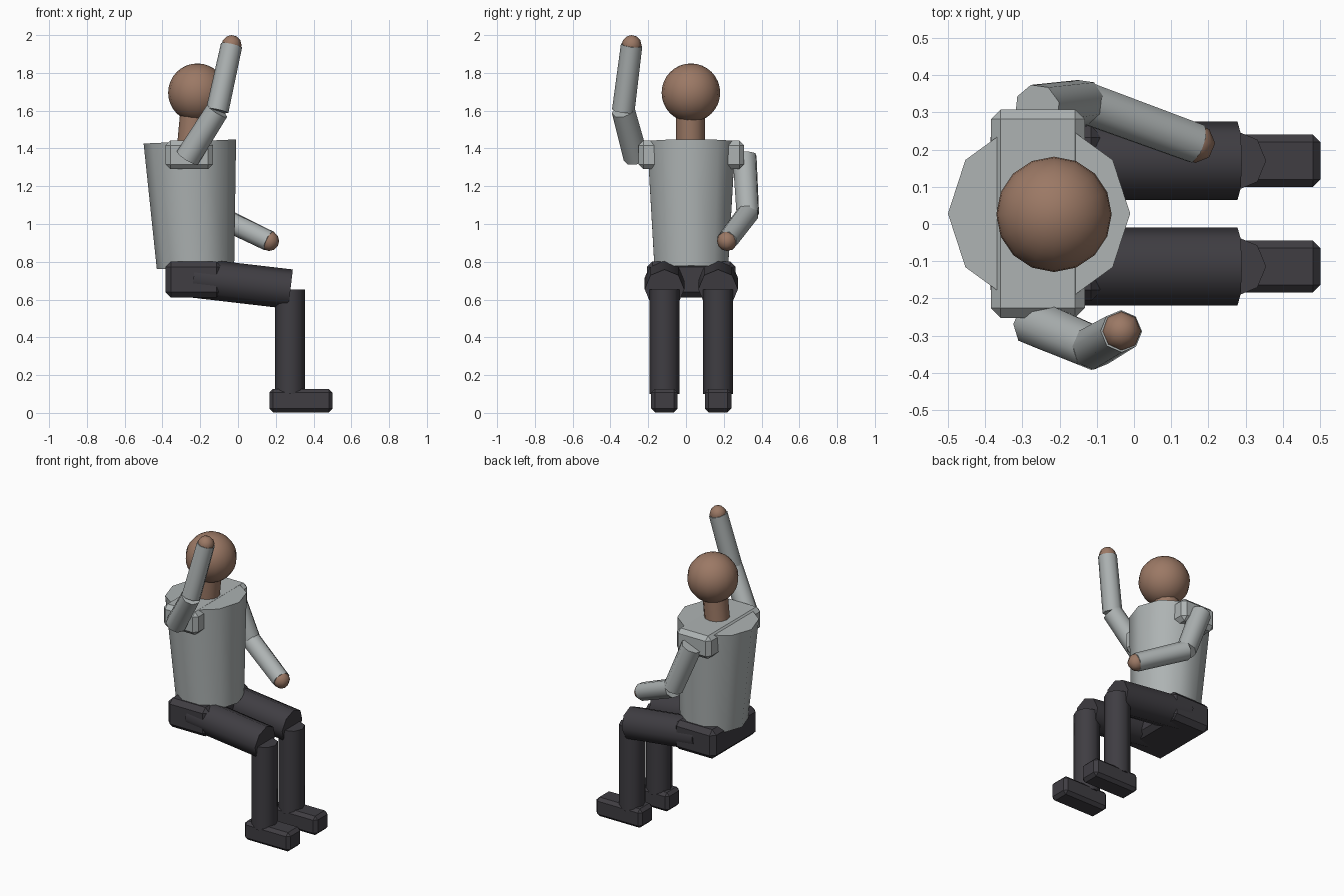
import bpy
import bmesh
import math
from mathutils import Vector, Matrix

if "Cube" in bpy.data.objects:
    bpy.data.objects.remove(bpy.data.objects["Cube"], do_unlink=True)

MID = 0.028  # y of the body's own centre plane


def material(name, rgb):
    mat = bpy.data.materials.new(name)
    mat.use_nodes = True
    mat.diffuse_color = (*rgb, 1)
    bsdf = next(n for n in mat.node_tree.nodes if n.type == 'BSDF_PRINCIPLED')
    bsdf.inputs["Base Color"].default_value = (*rgb, 1)
    bsdf.inputs["Roughness"].default_value = 0.8
    return mat


SKIN = material("skin", (0.33, 0.19, 0.13))
SHIRT = material("grey shirt", (0.42, 0.45, 0.45))
DARK = material("dark trousers", (0.05, 0.047, 0.055))


def finish(bm, name, mat, matrix, angle):
    mesh = bpy.data.meshes.new(name)
    bm.to_mesh(mesh)
    bm.free()
    obj = bpy.data.objects.new(name, mesh)
    bpy.context.collection.objects.link(obj)
    obj.matrix_world = matrix
    mesh.materials.append(mat)
    bpy.ops.object.select_all(action='DESELECT')
    obj.select_set(True)
    bpy.context.view_layer.objects.active = obj
    if angle:
        bpy.ops.object.shade_smooth_by_angle(angle=math.radians(angle))
    return obj


def limb(name, start, end, r1, r2, mat, sides=8, spin=0):
    """Closed tapered cylinder from start to end."""
    a, b = Vector(start), Vector(end)
    bm = bmesh.new()
    bmesh.ops.create_cone(bm, cap_ends=True, segments=sides, radius1=r1, radius2=r2,
                          depth=(b - a).length, matrix=Matrix.Rotation(spin, 4, 'Z'))
    turn = Vector((0, 0, 1)).rotation_difference(b - a).to_matrix().to_4x4()
    return finish(bm, name, mat, Matrix.Translation((a + b) / 2) @ turn, 60)


def ball(name, centre, radius, mat, segments, rings):
    bm = bmesh.new()
    bmesh.ops.create_uvsphere(bm, u_segments=segments, v_segments=rings, radius=radius)
    return finish(bm, name, mat, Matrix.Translation(centre), 60)


def block(name, centre, size, mat, bevel):
    """Box with chamfered edges."""
    bm = bmesh.new()
    bmesh.ops.create_cube(bm, size=1, matrix=Matrix.Diagonal((*size, 1)))
    bmesh.ops.bevel(bm, geom=bm.edges[:], offset=bevel, segments=1, affect='EDGES')
    return finish(bm, name, mat, Matrix.Translation(centre), 0)


# Trunk, leaning slightly back
limb("torso", (-0.225, MID, 0.77), (-0.255, MID, 1.437), 0.205, 0.245, SHIRT, 10, math.pi / 2)
block("shoulders", (-0.258, MID, 1.366), (0.252, 0.56, 0.152), SHIRT, 0.026)
block("pelvis", (-0.235, MID, 0.706), (0.30, 0.47, 0.192), DARK, 0.03)

# Neck and head
limb("neck", (-0.245, MID - 0.005, 1.42), (-0.23, MID - 0.005, 1.58), 0.077, 0.077, SKIN, 12)
ball("head", (-0.215, MID - 0.002, 1.695), 0.155, SKIN, 16, 16)

# Seated legs
for side, sign in (("left", 1), ("right", -1)):
    y = MID + 0.142 * sign
    limb(side + "_thigh", (-0.235, y, 0.715), (0.278, y, 0.655), 0.105, 0.105, DARK)
    limb(side + "_shin", (0.275, y, 0.10), (0.275, y, 0.652), 0.08, 0.08, DARK)
    block(side + "_shoe", (0.333, y, 0.065), (0.335, 0.14, 0.125), DARK, 0.02)

# Arms: shoulder, elbow and wrist points
arms = {
    "left": ((-0.26, 0.31, 1.36), (-0.135, 0.327, 1.055), (0.165, 0.217, 0.91)),
    "right": ((-0.268, -0.265, 1.35), (-0.11, -0.332, 1.6), (-0.034, -0.288, 1.947)),
}
for side, (shoulder, elbow, wrist) in arms.items():
    limb(side + "_upper_arm", shoulder, elbow, 0.066, 0.062, SHIRT)
    limb(side + "_forearm", elbow, wrist, 0.06, 0.057, SHIRT)
    ball(side + "_hand", wrist, 0.053, SKIN, 8, 6)
